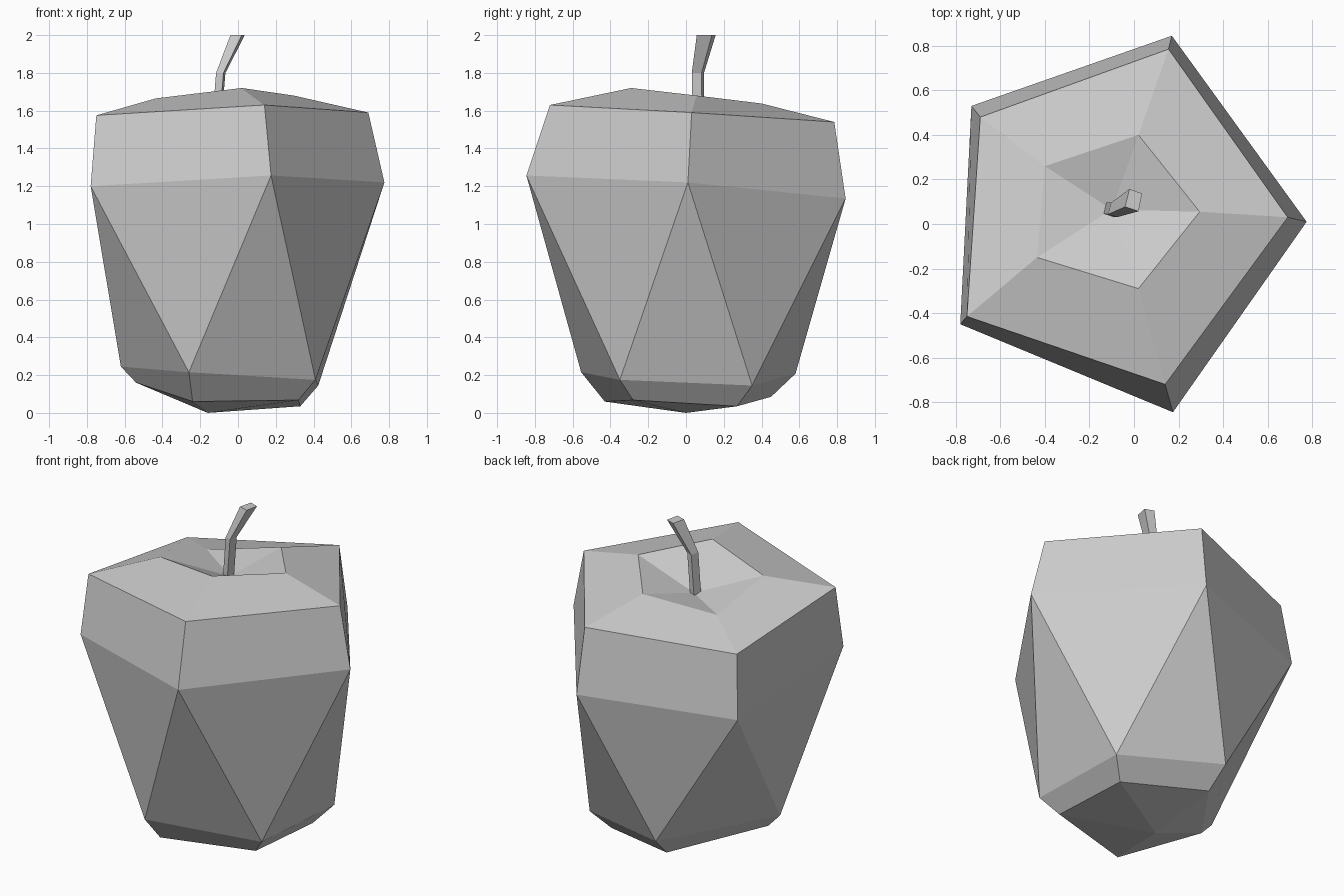
import bpy, bmesh

if "Cube" in bpy.data.objects:
    bpy.data.objects.remove(bpy.data.objects["Cube"])


def finish(name, bm):
    bmesh.ops.recalc_face_normals(bm, faces=bm.faces[:])
    me = bpy.data.meshes.new(name)
    bm.to_mesh(me)
    bm.free()
    ob = bpy.data.objects.new(name, me)
    bpy.context.collection.objects.link(ob)
    return ob


def ring(bm, points):
    return [bm.verts.new(p) for p in points]


def bridge(bm, a, b):
    n = len(a)
    for i in range(n):
        j = (i + 1) % n
        bm.faces.new((a[i], a[j], b[j], b[i]))


def antiprism(bm, low, up):
    # up[i] sits between low[i] and low[i + 1]
    n = len(low)
    for i in range(n):
        j = (i + 1) % n
        bm.faces.new((low[i], low[j], up[i]))
        bm.faces.new((low[j], up[j], up[i]))


def fan(bm, loop, tip):
    t = bm.verts.new(tip)
    for i in range(len(loop)):
        bm.faces.new((loop[i], loop[(i + 1) % len(loop)], t))


# Fruit body: tilted five-sided rings, bottom to top
bm = bmesh.new()
base = ring(bm, [(-.24, -.43, .06), (.32, -.28, .068), (.33, .27, .035),
                 (-.18, .45, .085), (-.54, -.046, .16)])
low = ring(bm, [(-.26, -.555, .215), (.41, -.35, .175), (.425, .35, .145),
                (-.195, .58, .208), (-.62, -.05, .245)])
wide = ring(bm, [(.175, -.845, 1.257), (.775, .01, 1.22), (.17, .845, 1.135),
                 (-.73, .53, 1.095), (-.78, -.45, 1.2)])
shoulder = ring(bm, [(.14, -.72, 1.63), (.69, .03, 1.59), (.155, .785, 1.54),
                     (-.69, .48, 1.48), (-.75, -.415, 1.575)])
rim = ring(bm, [(.02, -.29, 1.72), (.295, .055, 1.68), (.02, .40, 1.638),
                (-.40, .26, 1.565), (-.435, -.15, 1.665)])
fan(bm, base, (-.16, 0, 0))
bridge(bm, base, low)
antiprism(bm, low, wide)
bridge(bm, wide, shoulder)
bridge(bm, shoulder, rim)
fan(bm, rim, (-.10, .065, 1.55))
finish("fruit_body", bm)

# Stem: bent four-sided sweep, (x, y, z, scale)
corners = [(-.02, .05), (.036, .03), (.02, -.05), (-.04, -.03)]
bm = bmesh.new()
prev = None
for x, y, z, s in [(-.112, .065, 1.53, .65), (-.09, .063, 1.8, .65), (0, .107, 2, 1)]:
    cur = ring(bm, [(x + s * cx, y + s * cy, z) for cx, cy in corners])
    if prev:
        bridge(bm, prev, cur)
    else:
        bm.faces.new(cur)
    prev = cur
bm.faces.new(prev)
finish("stem", bm)
